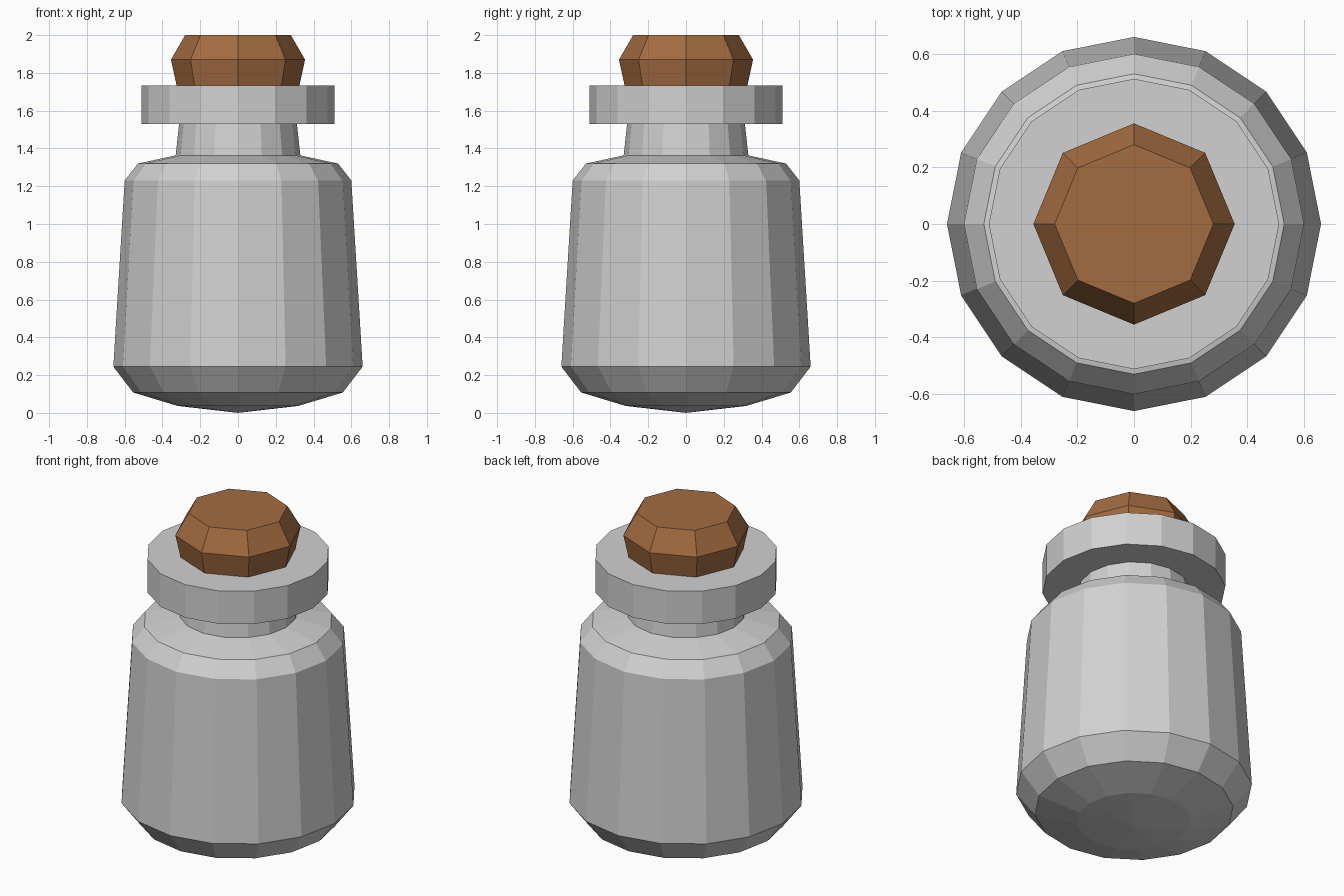
import bpy, bmesh, math

if "Cube" in bpy.data.objects:
    bpy.data.objects.remove(bpy.data.objects["Cube"])


def material(name, rgb):
    m = bpy.data.materials.new(name)
    m.diffuse_color = (*rgb, 1.0)
    m.use_nodes = True
    m.node_tree.nodes["Principled BSDF"].inputs["Base Color"].default_value = m.diffuse_color
    return m


def lathe(name, profile, sides, mat):
    """Closed solid of revolution; profile runs bottom to top as (radius, z)."""
    bm = bmesh.new()
    rings = []
    for r, z in profile:
        if r == 0:
            rings.append([bm.verts.new((0, 0, z))])
        else:
            rings.append([bm.verts.new((r * math.cos(2 * math.pi * i / sides),
                                        r * math.sin(2 * math.pi * i / sides), z))
                          for i in range(sides)])
    for low, high in zip(rings, rings[1:]):
        for i in range(sides):
            j = (i + 1) % sides
            if len(low) == 1:
                bm.faces.new((low[0], high[j], high[i]))
            else:
                bm.faces.new((low[i], low[j], high[j], high[i]))
    for ring in (rings[0], rings[-1]):
        if len(ring) > 1:
            bm.faces.new(ring)
    bmesh.ops.recalc_face_normals(bm, faces=bm.faces)
    mesh = bpy.data.meshes.new(name)
    bm.to_mesh(mesh)
    bm.free()
    mesh.materials.append(mat)
    obj = bpy.data.objects.new(name, mesh)
    bpy.context.collection.objects.link(obj)
    return obj


glass = material("grey glass", (0.64, 0.64, 0.64))
cork = material("brown cork", (0.37, 0.15, 0.052))

# Bottle: domed base, tapered body, shoulder, neck and thick lip
lathe("bottle", [(0, 0.0), (0.32, 0.037), (0.555, 0.108), (0.66, 0.245),
                 (0.60, 1.23), (0.53, 1.32), (0.33, 1.363), (0.312, 1.53),
                 (0.512, 1.53), (0.512, 1.733)], 16, glass)

# Stopper: eight-sided plug with chamfered top, seated in the lip
lathe("stopper", [(0.317, 1.70), (0.325, 1.733), (0.355, 1.87), (0.28, 2.0)], 8, cork)
